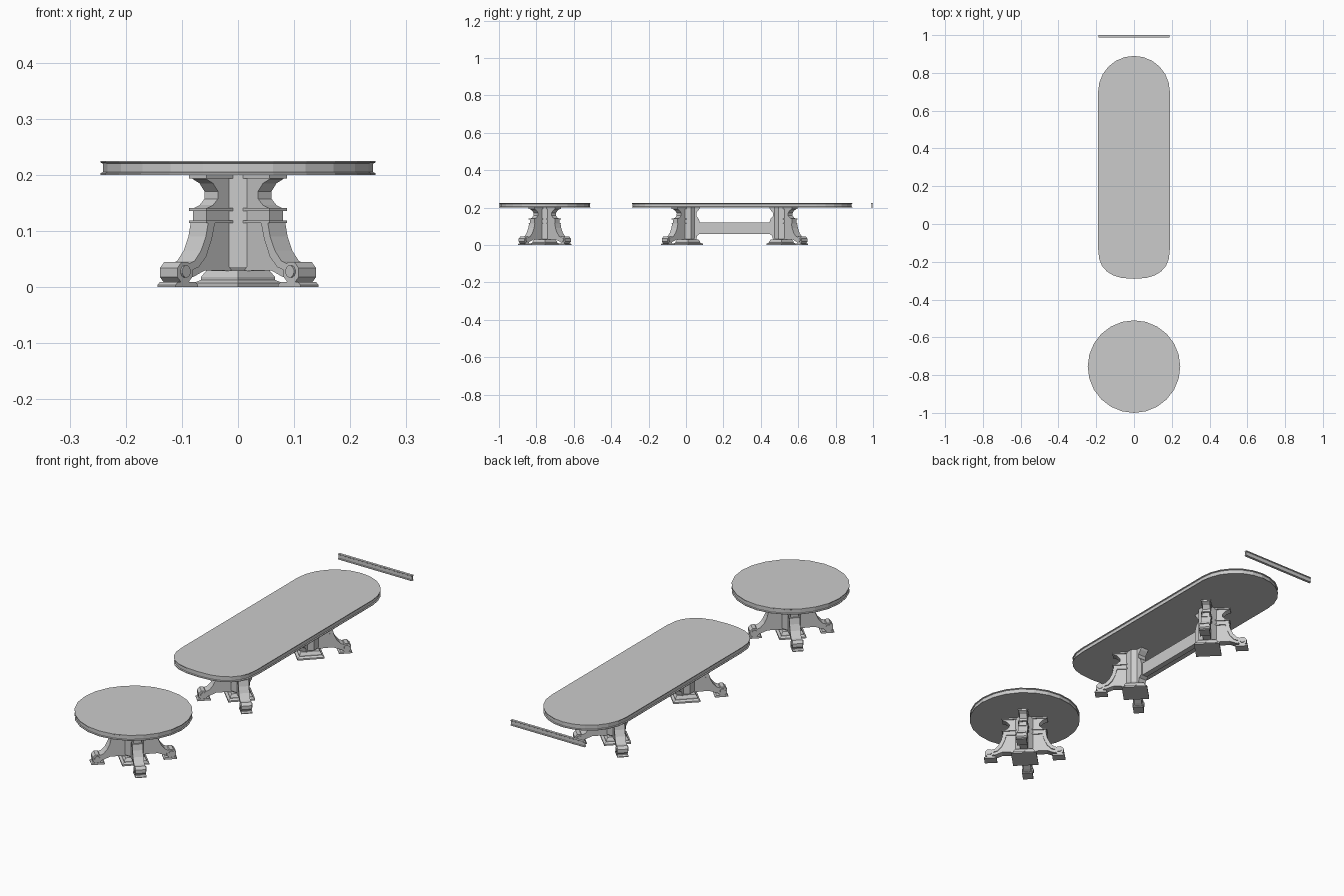
import bpy
from math import sin, cos, pi, radians
from mathutils import Matrix, Vector

if "Cube" in bpy.data.objects:
    bpy.data.objects.remove(bpy.data.objects["Cube"])


def make(name, verts, faces):
    me = bpy.data.meshes.new(name)
    me.from_pydata(verts, [], faces)
    me.update()
    ob = bpy.data.objects.new(name, me)
    bpy.context.collection.objects.link(ob)
    return ob


def stack(name, outline, levels, loc, hx, hy):
    """Loft one outline through (inset, z) levels and cap it."""
    n = len(outline)
    verts = [(x * (1 - d / hx) + loc[0], y * (1 - d / hy) + loc[1], z)
             for d, z in levels for x, y in outline]
    faces = [tuple(range(n))[::-1]]
    for k in range(len(levels) - 1):
        a, b = k * n, (k + 1) * n
        faces += [(a + i, a + (i + 1) % n, b + (i + 1) % n, b + i) for i in range(n)]
    faces.append(tuple(range((len(levels) - 1) * n, len(levels) * n)))
    return make(name, verts, faces)


def slab(name, profile, half, angle, loc):
    """Extrude an (r, z) profile sideways, then turn it about z."""
    n = len(profile)
    m = Matrix.Translation(Vector((loc[0], loc[1], 0))) @ Matrix.Rotation(radians(angle), 4, 'Z')
    verts = [m @ Vector((r, s, z)) for s in (-half, half) for r, z in profile]
    faces = [tuple(range(n)), tuple(range(n, 2 * n))[::-1]]
    faces += [(i, i + n, (i + 1) % n + n, (i + 1) % n) for i in range(n)]
    ob = make(name, verts, faces)
    area = sum(profile[i][0] * profile[(i + 1) % n][1] - profile[(i + 1) % n][0] * profile[i][1]
               for i in range(n))
    if area < 0:
        ob.data.flip_normals()
    return ob


def rect(r0, r1, z0, z1):
    return [(r0, z0), (r1, z0), (r1, z1), (r0, z1)]


def ngon(n, r, turn=0.0):
    return [(r * cos(2 * pi * (i + turn) / n), r * sin(2 * pi * (i + turn) / n)) for i in range(n)]


def disc(r, z, rad, n=8):
    return [(r + x, z + y) for x, y in ngon(n, rad, 0.5)]


# leg side profile: flared bracket, waist, band, sweeping foot
LEG = [(.02, .2), (.02, .028), (.07, .03), (.1, .03), (.125, .02), (.15, .012), (.15, .04),
       (.13, .046), (.114, .065), (.102, .09), (.096, .115), (.096, .14), (.08, .146),
       (.068, .157), (.067, .17), (.08, .185), (.098, .193), (.098, .2)]
# raised rim following the outer curve of the leg
RIM = [(.097, .115), (.103, .09), (.115, .065), (.131, .047), (.15, .04),
       (.145, .028), (.12, .036), (.102, .055), (.088, .085), (.08, .115)]


def leg(name, angle, loc):
    slab(name + "_leg", LEG, .017, angle, loc)
    slab(name + "_leg_rim", RIM, .022, angle, loc)
    for z0, z1 in ((.114, .119), (.136, .141), (.194, .2)):
        slab(name + "_leg_moulding", rect(.02, .101, z0, z1), .022, angle, loc)
    # scroll foot with side buttons on a square pad
    slab(name + "_foot_scroll", disc(.156, .026, .0205), .022, angle, loc)
    slab(name + "_foot_button", disc(.156, .028, .011, 12), .026, angle, loc)
    slab(name + "_foot_pad", [(.124, 0), (.18, 0), (.18, .004), (.174, .009), (.13, .009), (.124, .004)],
         .023, angle, loc)


def pedestal(name, loc, angles):
    stack(name + "_base", ngon(4, .08), [(0, 0), (0, .007), (.014, .013), (.014, .018), (.024, .03)],
          loc, .08, .08)
    stack(name + "_column", ngon(8, .043, .5), [(.012, .02), (0, .036), (0, .2)], loc, .043, .043)
    for a in angles:
        leg(name, a, loc)


# stepped edge shared by both table tops
EDGE = [(0, .2), (0, .203), (.004, .205), (.004, .22), (0, .222), (0, .225)]

# round table
pedestal("round_table", (0, -.755), (45, 135, 225, 315))
stack("round_table_top", ngon(24, .245), EDGE, (0, -.755), .245, .245)

# long table top: round far end, flatter near end
outline = []
for i in range(13):
    t = pi * i / 12
    outline.append((.19 * cos(t), .40 + .19 * sin(t)))
for i in range(13):
    t = pi + pi * i / 12
    c, s = cos(t), sin(t)
    p = 2 / 2.5
    outline.append((.19 * (abs(c) ** p) * (1 if c > 0 else -1), -.43 - .16 * abs(s) ** p))
stack("long_table_top", outline, EDGE, (0, .3), .19, .59)

# long table pedestals with outward legs, and an inner bracket for the stretcher
BRACKET = [(.0, .03), (.045, .03), (.05, .05), (.064, .06), (.064, .12), (.058, .14),
           (.045, .155), (.045, .172), (.06, .19), (.064, .2), (.0, .2)]
NEAR, FAR = .01, .51
for name, y, angles, inward in (("near", NEAR, (225, 315), 90), ("far", FAR, (45, 135), 270)):
    pedestal(name + "_pedestal", (0, y), angles)
    slab(name + "_bracket", BRACKET, .02, inward, (0, y))
slab("stretcher", rect(NEAR + .03, FAR - .03, .06, .12), .013, 90, (0, 0))

# loose straight edge strip behind the long table
STRIP = [(.988, .2), (1.0, .2), (1.0, .203), (.997, .205), (.997, .22), (1.0, .222), (1.0, .225),
         (.988, .225), (.988, .222), (.991, .22), (.991, .205), (.988, .203)]
slab("edge_strip", STRIP, .187, 90, (0, 0))
